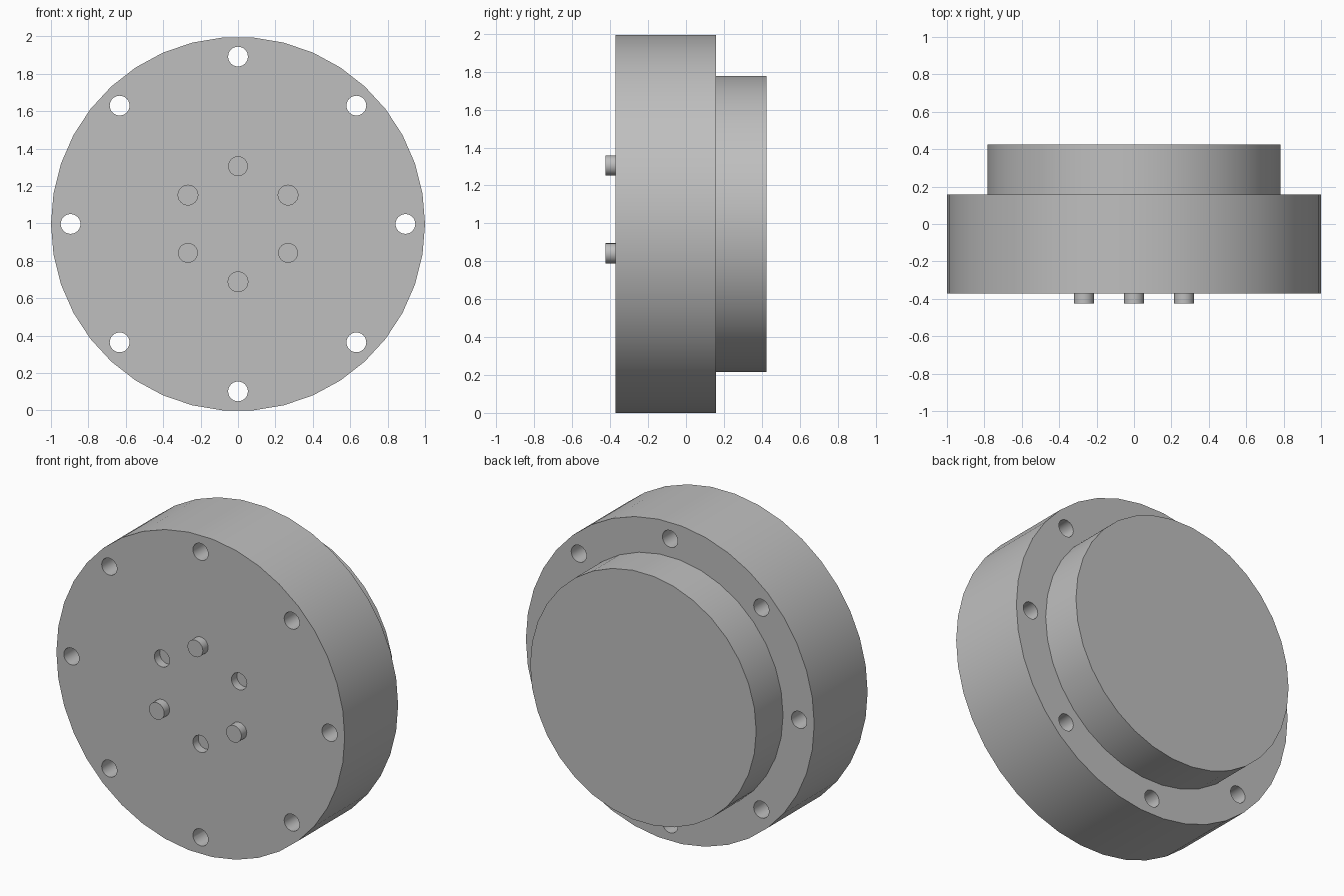
import bpy, bmesh
from math import cos, pi, sin, radians
from mathutils import Matrix

if "Cube" in bpy.data.objects:
    bpy.data.objects.remove(bpy.data.objects["Cube"])

SIDES = 38
CENTRE_Z = cos(pi / SIDES)          # the wheel rests on a flat facet
FRONT, STEP, BACK = -0.371, 0.158, 0.424
PEG_LEN = 0.053
HOLE_R = 0.053

grey = bpy.data.materials.new("grey metal")
grey.use_nodes = True
COLOUR = (0.52, 0.52, 0.52, 1)
grey.diffuse_color = COLOUR
grey.node_tree.nodes["Principled BSDF"].inputs["Base Color"].default_value = COLOUR


def ring(count, radius, start):
    """Points (x, z) evenly spaced around the axis."""
    angles = [radians(start) + 2 * pi * i / count for i in range(count)]
    return [(radius * cos(a), CENTRE_Z + radius * sin(a)) for a in angles]


def cylinders(name, spots, radius, y0, y1, sides):
    """One object holding a y-axis cylinder at every spot."""
    bm = bmesh.new()
    for x, z in spots:
        place = Matrix.Translation((x, (y0 + y1) / 2, z)) @ Matrix.Rotation(pi / 2, 4, "X")
        turn = Matrix.Rotation(pi / 2, 4, "Z")
        bmesh.ops.create_cone(bm, cap_ends=True, segments=sides, radius1=radius,
                              radius2=radius, depth=y1 - y0, matrix=place @ turn)
    # Turn each vertex ring so a corner lies on the x axis
    mesh = bpy.data.meshes.new(name)
    bm.to_mesh(mesh)
    bm.free()
    mesh.materials.append(grey)
    obj = bpy.data.objects.new(name, mesh)
    bpy.context.collection.objects.link(obj)
    return obj


def activate(obj):
    bpy.ops.object.select_all(action="DESELECT")
    obj.select_set(True)
    bpy.context.view_layer.objects.active = obj


def cut(obj, cutter):
    mod = obj.modifiers.new("holes", "BOOLEAN")
    mod.operation, mod.solver, mod.object = "DIFFERENCE", "EXACT", cutter
    activate(obj)
    bpy.ops.object.modifier_apply(modifier=mod.name)
    bpy.data.objects.remove(cutter)


axis = [(0, CENTRE_Z)]

# Main disc with bolt holes right through and shallow sockets in the front
disc = cylinders("main_disc", axis, 1.0, FRONT, STEP, SIDES)
cut(disc, cylinders("bolt_hole_cutter", ring(8, 0.895, 0), HOLE_R, FRONT - 0.1, STEP + 0.1, 24))
cut(disc, cylinders("socket_cutter", ring(3, 0.309, 30), HOLE_R, FRONT - 0.1, FRONT + PEG_LEN, 24))

# Raised boss on the back
boss = cylinders("back_boss", axis, 0.784, STEP, BACK, 34)

# Locating pegs between the sockets
pegs = cylinders("locating_pegs", ring(3, 0.309, 90), HOLE_R, FRONT - PEG_LEN, FRONT, 24)

for part in (disc, boss, pegs):
    activate(part)
    bpy.ops.object.shade_smooth_by_angle(angle=radians(30))
